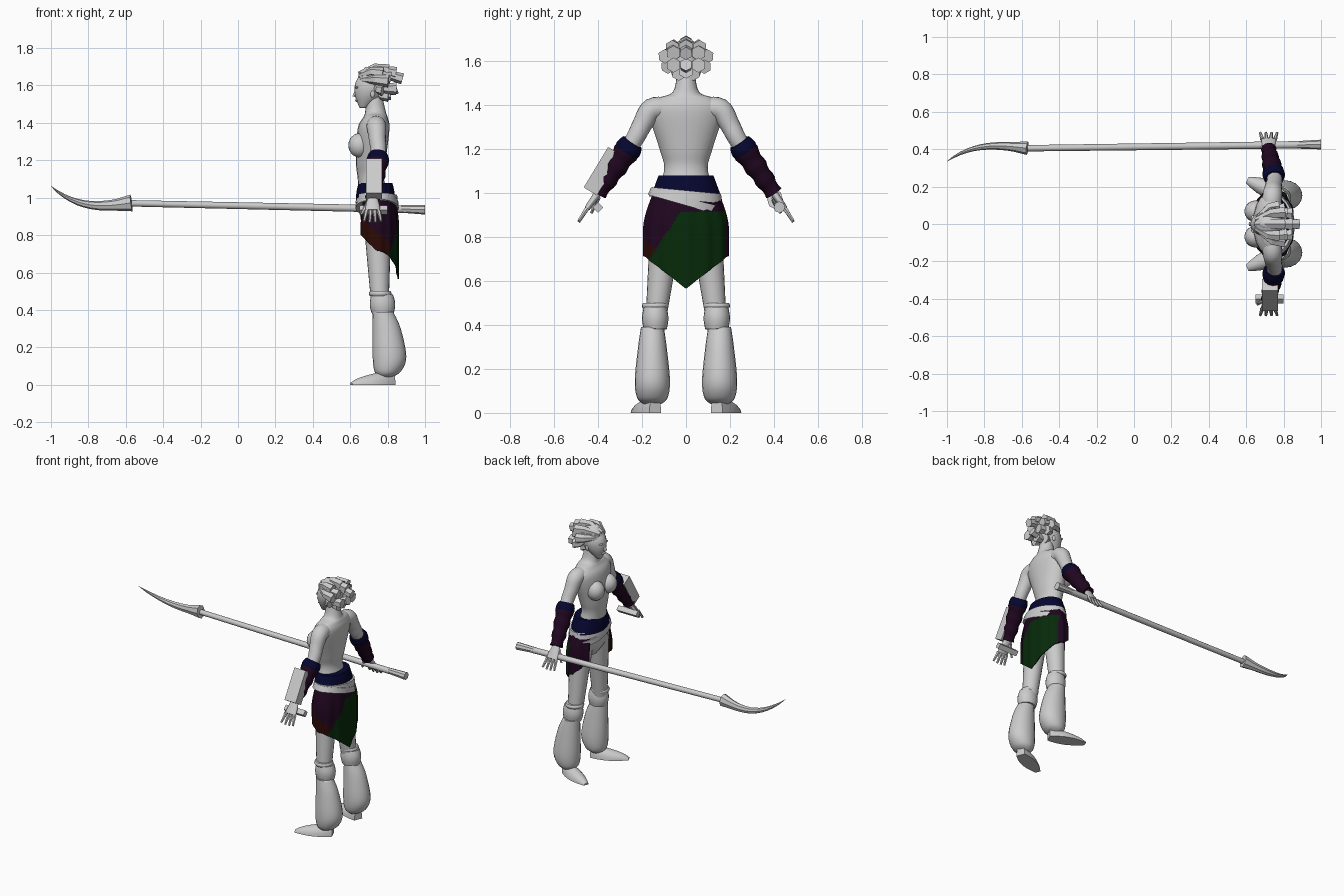
import bpy, bmesh
from math import sin, cos, pi, tau, radians
from mathutils import Vector, Matrix

if "Cube" in bpy.data.objects:
    bpy.data.objects.remove(bpy.data.objects["Cube"])


def material(name, red, green, blue):
    mat = bpy.data.materials.new(name)
    mat.use_nodes = True
    colour = (red, green, blue, 1)
    mat.diffuse_color = colour
    mat.node_tree.nodes["Principled BSDF"].inputs["Base Color"].default_value = colour
    return mat


GREY = material("light_grey", .6, .6, .6)
PURPLE = material("dark_purple", .014, .002, .014)
NAVY = material("navy_blue", .002, .002, .03)
GREEN = material("dark_green", .002, .023, .003)
RED = material("dark_red", .025, .003, .002)
ACROSS, UPWARD = Vector((1, 0, 0)), Vector((0, 0, 1))


def finish(name, bm, materials, angle):
    """Turn a bmesh into a named object, smooth below the given edge angle."""
    bmesh.ops.recalc_face_normals(bm, faces=bm.faces)
    mesh = bpy.data.meshes.new(name)
    bm.to_mesh(mesh)
    bm.free()
    for mat in materials:
        mesh.materials.append(mat)
    obj = bpy.data.objects.new(name, mesh)
    bpy.context.collection.objects.link(obj)
    if angle:
        bpy.ops.object.select_all(action="DESELECT")
        obj.select_set(True)
        bpy.context.view_layer.objects.active = obj
        bpy.ops.object.shade_smooth_by_angle(angle=radians(angle))
    return obj


def loft(name, rings, mat=GREY, sides=20, ref=ACROSS, level=False, angle=50):
    """Skin elliptical rings of (x, y, z, radius along ref, other radius)."""
    bm = bmesh.new()
    centres = [Vector(ring[:3]) for ring in rings]
    last = len(rings) - 1
    loops = []
    for i, (centre, ring) in enumerate(zip(centres, rings)):
        along = UPWARD if level else (centres[min(i + 1, last)] - centres[max(i - 1, 0)]).normalized()
        first = (ref - along * ref.dot(along)).normalized()
        second = along.cross(first)
        loop = []
        for k in range(sides):
            turn = tau * k / sides
            point = centre + first * ring[3] * cos(turn) + second * ring[4] * sin(turn)
            point.z = max(point.z, 0)
            loop.append(bm.verts.new(point))
        loops.append(loop)
    for low, high in zip(loops, loops[1:]):
        for k in range(sides):
            bm.faces.new((low[k - 1], low[k], high[k], high[k - 1]))
    bm.faces.new(loops[0])
    bm.faces.new(loops[-1])
    return finish(name, bm, [mat], angle)


def rod(name, start, end, radius, width=None, steps=1, **options):
    """Straight part whose radii follow a rule from start to end."""
    width = width or radius
    start, end = Vector(start), Vector(end)
    spots = [k / steps for k in range(steps + 1)]
    return loft(name, [(*start.lerp(end, t), radius(t), width(t)) for t in spots], **options)


def spline(rows, steps=5):
    """Pass a smooth curve through a few rows of values."""
    points = [Vector(row) for row in (rows[0], *rows, rows[-1])]
    smooth = []
    for a, b, c, d in zip(points, points[1:], points[2:], points[3:]):
        for k in range(steps):
            t = k / steps
            smooth.append(b + ((c - a) * t + (a * 2 - b * 5 + c * 4 - d) * t * t
                               + (b * 3 - a - c * 3 + d) * t ** 3) / 2)
    return smooth + [points[-1]]


def stack(name, rows, y=0):
    """Upright body part from rows of (height, front, back, half width)."""
    rings = [((front + back) / 2, y, z, (back - front) / 2, half)
             for z, front, back, half in spline(rows)]
    return loft(name, rings, level=True, angle=70)


def ball(name, centre, *size):
    bm = bmesh.new()
    bmesh.ops.create_uvsphere(bm, u_segments=20, v_segments=12, radius=1)
    place = Matrix.Translation(centre) @ Matrix.Diagonal((*size, 1))
    bmesh.ops.transform(bm, matrix=place, verts=bm.verts)
    return finish(name, bm, [GREY], angle=180)


# Torso with neck, and head
stack("torso", [(.8, .7, .78, .05), (.87, .66, .83, .15), (.95, .65, .83, .15), (1.1, .64, .78, .1),
                (1.2, .63, .79, .12), (1.37, .64, .81, .17), (1.43, .67, .8, .13),
                (1.46, .68, .79, .06), (1.55, .69, .77, .04)])
stack("head", [(1.48, .65, .69, .02), (1.55, .625, .78, .06), (1.62, .63, .8, .065), (1.7, .68, .75, .02)])
rod("nose", (.635, 0, 1.59), (.622, 0, 1.54), lambda t: .005 + .005 * t, lambda t: .006 + .007 * t, sides=8)
ball("lips", (.634, 0, 1.52), .008, .02, .008)
ball("hair_cap", (.72, 0, 1.63), .08, .07, .07)


# Swept-back hair: flared faceted locks in layers
def hair_layer(name, count, reach, spread, height, size):
    for i in range(count):
        turn = pi / 2 + tau * i / count
        side, rise = cos(turn), sin(turn)
        root = Vector((.73 if rise < -.3 else .665 - .02 * rise, .035 * side, 1.625 + .035 * rise))
        tip = Vector((reach + .015 * (-1) ** i, spread * side, 1.61 + height * rise))
        middle = root.lerp(tip, .55) + Vector((0, .02 * side, .02 * rise))
        rings = [(*spot, size * part, size * part) for spot, part in ((root, .4), (middle, .8), (tip, 1))]
        loft(f"{name}_{i + 1}", rings, sides=6, ref=UPWARD, angle=0)


hair_layer("outer_hair_lock", 9, .79, .097, .07, .033)
hair_layer("middle_hair_lock", 6, .83, .065, .055, .034)
hair_layer("inner_hair_lock", 2, .865, .02, .025, .03)

for side, tag in ((-1, "left"), (1, "right")):
    def joint(x, y, z):
        return Vector((x, side * y, z))

    ball(tag + "_ear", joint(.72, .06, 1.555), .012, .008, .02)
    ball(tag + "_brow", joint(.636, .026, 1.59), .011, .02, .006)
    ball(tag + "_bust", joint(.65, .068, 1.28), .06, .058, .065)

    # Arm with bracer and elbow cuff
    collar, shoulder, upper = joint(.735, .08, 1.385), joint(.74, .155, 1.38), joint(.745, .2, 1.31)
    elbow, wrist, knuckle = joint(.75, .25, 1.22), joint(.72, .4, 1), joint(.72, .45, .93)
    arm = spline([(*collar, .05), (*shoulder, .052), (*upper, .045), (*elbow, .04), (*wrist, .025)])
    loft(tag + "_arm", [(*ring, ring[3]) for ring in arm], angle=70)
    rod(tag + "_bracer", elbow.lerp(wrist, .1), wrist, lambda t: .057 - .019 * t + .004 * sin(20 * t),
        steps=12, mat=PURPLE, sides=12, angle=30)
    rod(tag + "_elbow_cuff", elbow.lerp(wrist, -.05), elbow.lerp(wrist, .23),
        lambda t: .05 + .011 * sin(pi * t), steps=4, mat=NAVY, sides=12, angle=30)

    # Hand with thumb forward
    rod(tag + "_palm", wrist, knuckle, lambda t: .026 + .014 * sin(t * pi / 2), lambda t: .018 - .005 * t, steps=3)
    for k in range(4):
        fan = k - 1.5
        rod(f"{tag}_finger_{k + 1}", knuckle + ACROSS * fan * .022,
            knuckle + joint(fan * .03, .038, -.065 + .006 * abs(fan)), lambda t: .012 - .005 * t, sides=6)
    rod(tag + "_thumb", joint(.7, .4, .98), joint(.66, .43, .91), lambda t: .014 - .007 * t, sides=6)

    # Leg, knee wrap, puffed lower trouser and foot
    rod(tag + "_thigh", joint(.745, .085, .9), joint(.76, .14, .4), lambda t: .076 - .031 * t, steps=4)
    rod(tag + "_knee_cord", joint(.76, .14, .5), joint(.76, .14, .475), lambda t: .055 + .006 * sin(pi * t), steps=4)
    rod(tag + "_knee_wrap", joint(.77, .14, .48), joint(.775, .14, .38),
        lambda t: .058 + .01 * sin(pi * t), lambda t: .052 + .008 * sin(pi * t), steps=6)
    stack(tag + "_lower_trouser", [(.39, .72, .83, .052), (.3, .72, .87, .065), (.15, .72, .9, .08),
                                   (.07, .73, .87, .07), (.04, .76, .82, .04)], side * .153)
    rod(tag + "_foot", joint(.83, .14, 0), joint(.605, .235, 0), lambda t: .08 * (1.02 - t) ** .5,
        lambda t: .05 * sin(pi * (.2 + .68 * t)), steps=10, ref=UPWARD)

# Waist sash, belt and slanted lower belt
rod("waist_sash", (.735, 0, .985), (.735, 0, 1.08), lambda t: .105 - .015 * t * t,
    lambda t: .16 - .035 * t, steps=4, mat=NAVY, sides=24)
rod("belt", (.742, -.002, .97), (.742, .002, 1.012), lambda t: .114 - .005 * t,
    lambda t: .168 - .01 * t, sides=24)
rod("slanted_belt", (.744, -.005, .945), (.744, .005, .98), lambda t: .116 - .003 * t,
    lambda t: .176 - .006 * t, sides=24)


# Wrap skirt: open at the front, pointed at the back, coloured by panel
def wrap_skirt():
    bm = bmesh.new()
    columns, rows, top = 96, 60, .99
    grid = []
    for i in range(columns + 1):
        turn = radians(280) * (i / columns - .5)
        beyond_side = max(abs(turn) - pi / 2, 0)
        hem = .565 + .15 * (1 if beyond_side else abs(sin(turn))) + .1 * beyond_side
        column = []
        for j in range(rows + 1):
            z = top + (hem - top) * j / rows
            bulge = sin(min(1, (top - z) * 6) * pi / 2)
            fold = .003 * cos(turn * 13) * bulge
            depth, width = .095 + .015 * bulge + fold, .15 + .04 * bulge + fold
            column.append(bm.verts.new((.745 + depth * cos(turn), width * sin(turn), z)))
        grid.append(column)
    for near, far in zip(grid, grid[1:]):
        for j in range(rows):
            face = bm.faces.new((near[j], far[j], far[j + 1], near[j + 1]))
            x, y, z = face.calc_center_median()
            drop = .915 - z
            if drop > 0 and x > .76 and -.025 - .65 * drop < y < .175:
                face.material_index = 1
            elif y < 0 and z < .9 - .9 * (x - .65):
                face.material_index = 2
    obj = finish("wrap_skirt", bm, [PURPLE, GREEN, RED], angle=50)
    cloth = obj.modifiers.new("Thickness", "SOLIDIFY")
    cloth.thickness, cloth.offset = .008, 0


wrap_skirt()

# Forearm block and hand grip on the left arm
bm = bmesh.new()
bmesh.ops.create_cube(bm, size=1)
place = Matrix.Translation((.727, -.38, 1.1)) @ Matrix.Rotation(radians(-31), 4, "X")
bmesh.ops.transform(bm, matrix=place @ Matrix.Diagonal((.086, .07, .215, 1)), verts=bm.verts)
finish("forearm_block", bm, [GREY], angle=0)
rod("hand_grip", (.65, -.4, .935), (.8, -.4, .935), lambda t: .024, sides=4, ref=UPWARD, angle=0)

# Polearm: shaft, flared butt and curved blade
rod("pole_shaft", (-.57, .405, .97), (1, .425, .936), lambda t: .017 + .003 * t, sides=12, ref=UPWARD)
rod("pole_butt", (.87, .423, .94), (1, .425, .936), lambda t: .02 + .006 * t, sides=8, ref=UPWARD, angle=30)
blade = []
for k in range(13):
    t = k / 12
    thick = .001 + .034 * (1 - t) ** .7 + .01 * max(0, 1 - 5 * t)
    blade.append((-.57 - .43 * t, .405 + .05 * t - .12 * t ** 3, .972 - .06 * t + .15 * t ** 3, thick, thick * .8))
loft("pole_blade", blade, sides=8, ref=UPWARD, angle=30)
